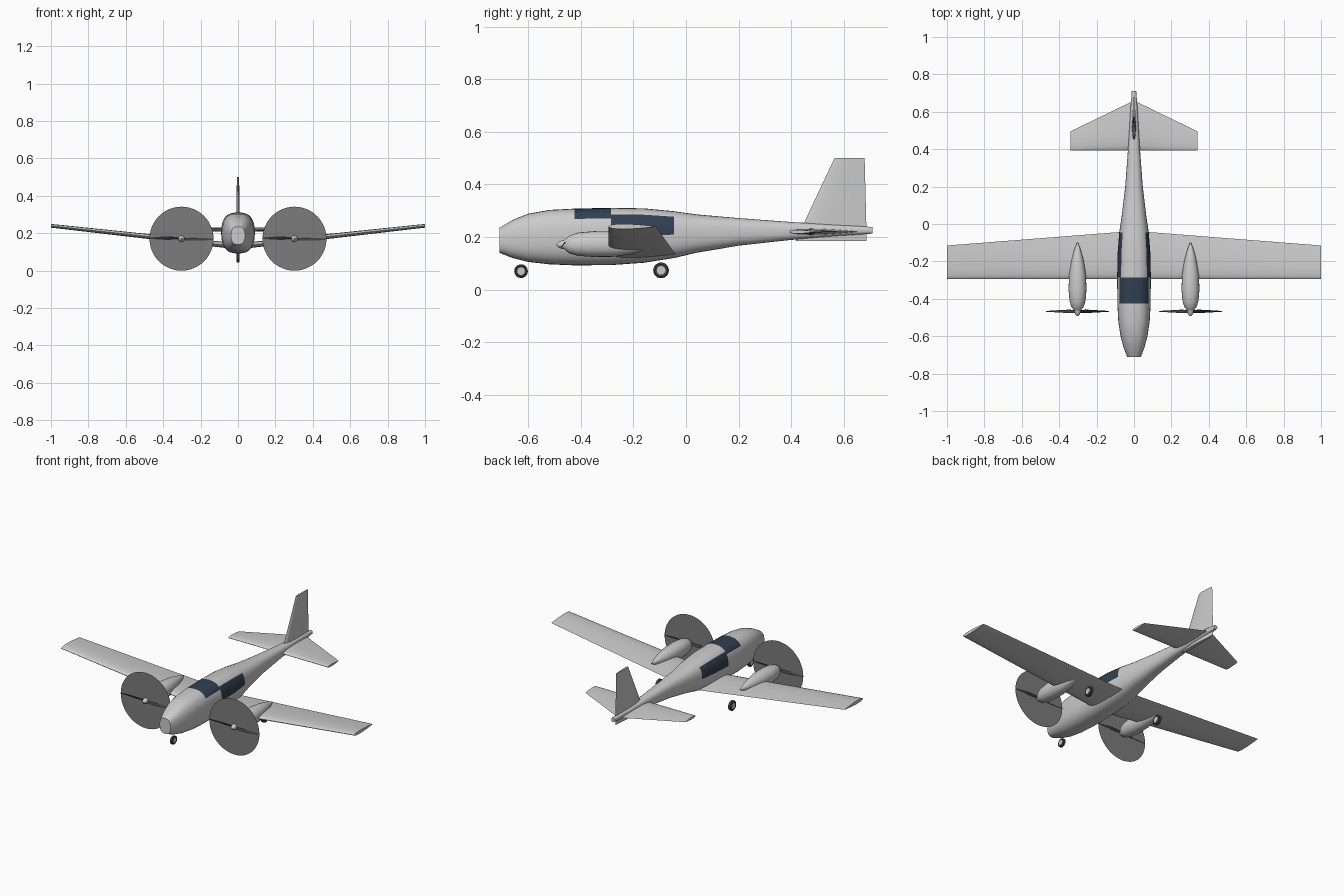
import bpy, bmesh, math

cube = bpy.data.objects.get("Cube")
if cube:
    bpy.data.objects.remove(cube, do_unlink=True)


def material(name, colour):
    mat = bpy.data.materials.new(name)
    mat.use_nodes = True
    rgba = (*colour, 1)
    mat.diffuse_color = rgba
    mat.node_tree.nodes["Principled BSDF"].inputs["Base Color"].default_value = rgba
    return mat


GREY = material("light grey paint", (0.6, 0.6, 0.6))
GLASS = material("dark blue glass", (0.03, 0.05, 0.08))
DISC = material("propeller blur grey", (0.2, 0.2, 0.2))
BLACK = material("dark rubber", (0.05, 0.05, 0.05))


def finish(name, bm, mats, angle=40):
    bmesh.ops.recalc_face_normals(bm, faces=bm.faces)
    mesh = bpy.data.meshes.new(name)
    bm.to_mesh(mesh)
    bm.free()
    for mat in mats:
        mesh.materials.append(mat)
    obj = bpy.data.objects.new(name, mesh)
    bpy.context.collection.objects.link(obj)
    bpy.ops.object.select_all(action='DESELECT')
    bpy.context.view_layer.objects.active = obj
    obj.select_set(True)
    bpy.ops.object.shade_smooth_by_angle(angle=math.radians(angle))
    return obj


def loft(rings, rule=None):
    """Skin closed rings of points; rule(ring, segment) picks a material."""
    bm = bmesh.new()
    rows = [[bm.verts.new(p) for p in ring] for ring in rings]
    n = len(rows[0])
    for i in range(len(rows) - 1):
        for j in range(n):
            k = (j + 1) % n
            face = bm.faces.new((rows[i][j], rows[i][k], rows[i + 1][k], rows[i + 1][j]))
            if rule:
                face.material_index = rule(i, j)
    bm.faces.new(rows[0])
    bm.faces.new(rows[-1])
    return bm


def hull_ring(x0, y, half, low, high, n, power):
    """Rounded-square cross-section at station y."""
    ring = []
    for j in range(n):
        t = math.tau * j / n
        c, s = math.cos(t), math.sin(t)
        ring.append((x0 + half * math.copysign(abs(c) ** (2 / power), c), y,
                     (low + high) / 2 + (high - low) / 2 * math.copysign(abs(s) ** (2 / power), s)))
    return ring


# Fuselage with windscreen and side windows: y, half width, bottom, top
STATIONS = [
    (-0.71, 0.037, 0.14, 0.235), (-0.66, 0.056, 0.12, 0.265), (-0.60, 0.072, 0.105, 0.289),
    (-0.52, 0.084, 0.096, 0.303), (-0.425, 0.089, 0.092, 0.308), (-0.285, 0.09, 0.093, 0.311),
    (-0.16, 0.088, 0.102, 0.309), (-0.045, 0.079, 0.12, 0.298), (0.04, 0.066, 0.14, 0.286),
    (0.2, 0.047, 0.167, 0.272), (0.4, 0.032, 0.189, 0.257), (0.58, 0.021, 0.204, 0.246),
    (0.71, 0.012, 0.213, 0.238)]
SEGMENTS = 32


def window_rule(i, j):
    y = (STATIONS[i][0] + STATIONS[i + 1][0]) / 2
    height = min(j, SEGMENTS // 2 - 1 - j)   # segments above the widest line
    if -0.425 < y < -0.285:
        return int(height >= 3)
    if -0.285 < y < -0.045:
        return int(0 <= height < 4)
    return 0


finish("fuselage", loft([hull_ring(0, y, h, lo, hi, SEGMENTS, 2.6)
                         for y, h, lo, hi in STATIONS], window_rule), [GREY, GLASS])


def airfoil(n=10):
    """Unit-chord symmetric section as (distance, half thickness) pairs."""
    top = []
    for i in range(n + 1):
        c = (1 - math.cos(math.pi * i / n)) / 2
        top.append((c, 5 * (0.297 * math.sqrt(c) - 0.126 * c - 0.352 * c ** 2
                            + 0.284 * c ** 3 - 0.1 * c ** 4)))
    return top + [(c, -t) for c, t in reversed(top[1:-1])]


def surface(name, sections, upright=False):
    """Wing-like part; each section is span, height, leading y, trailing y, thickness."""
    rings = []
    for span, height, lead, trail, thick in sections:
        ring = []
        for c, t in airfoil():
            y, off = lead + c * (trail - lead), t * thick
            ring.append((off, y, height) if upright else (span, y, height + off))
        rings.append(ring)
    return finish(name, loft(rings), [GREY])


# Wing with dihedral, tailplane and fin
surface("wing", [(-1, 0.24, -0.295, -0.115, 0.02), (0, 0.13, -0.295, -0.037, 0.033),
                 (1, 0.24, -0.295, -0.115, 0.02)])
surface("tailplane", [(-0.34, 0.22, 0.392, 0.495, 0.014), (0, 0.22, 0.392, 0.66, 0.024),
                      (0.34, 0.22, 0.392, 0.495, 0.014)])
surface("fin", [(0, 0.185, 0.417, 0.688, 0.022), (0, 0.5, 0.565, 0.68, 0.012)], True)

# Engine pod stations: y, half width, bottom, top
POD = [(-0.462, 0.018, 0.152, 0.19), (-0.445, 0.032, 0.138, 0.205), (-0.41, 0.043, 0.128, 0.217),
       (-0.35, 0.048, 0.124, 0.222), (-0.27, 0.045, 0.125, 0.221), (-0.2, 0.034, 0.137, 0.213),
       (-0.14, 0.018, 0.158, 0.2), (-0.1, 0.003, 0.18, 0.186)]
SPINNER = [(-0.493, 0.003), (-0.485, 0.011), (-0.473, 0.016), (-0.46, 0.018)]
PROP_Z, PROP_Y, PROP_R = 0.171, -0.467, 0.171


def wheel(name, x, y, z, radius, width):
    """Tyre with a rounded tread and a light hub, turned about the x axis."""
    profile = [(-0.4, 0.55), (-0.5, 0.8), (-0.3, 1), (0.3, 1), (0.5, 0.8), (0.4, 0.55)]
    n = 24

    def rings(points):
        return [[(x + width * u, y + radius * r * math.cos(math.tau * j / n),
                  z + radius * r * math.sin(math.tau * j / n)) for j in range(n)]
                for u, r in points]
    finish(name + "_tyre", loft(rings(profile)), [BLACK], 50)
    finish(name + "_hub", loft(rings([(-0.45, 0.55), (0.45, 0.55)])), [GREY])


for side, label in ((1, "left"), (-1, "right")):
    x0 = 0.302 * side
    finish(label + "_engine_pod", loft([hull_ring(x0, y, h, lo, hi, 24, 2.2)
                                        for y, h, lo, hi in POD]), [GREY])
    finish(label + "_spinner", loft([hull_ring(x0, y, r, PROP_Z - r, PROP_Z + r, 16, 2)
                                     for y, r in SPINNER]), [GREY])

    # Spinning propeller disc
    bm = bmesh.new()
    bmesh.ops.create_circle(bm, cap_ends=True, segments=48, radius=PROP_R)
    for v in bm.verts:
        v.co = (x0 + v.co.x, PROP_Y, PROP_Z + v.co.y)
    disc = finish(label + "_propeller_disc", bm, [DISC])
    if disc.data.polygons[0].normal.y > 0:
        disc.data.flip_normals()

    # Two twisted blades
    for way in (1, -1):
        rings = []
        for reach, chord, pitch in ((0.01, 0.02, 50), (0.05, 0.028, 40),
                                    (0.11, 0.024, 28), (0.168, 0.012, 20)):
            a = math.radians(pitch) * way
            ring = []
            for u, v in ((-0.5, 0), (0, 0.08), (0.5, 0), (0, -0.08)):
                ring.append((x0 + way * reach,
                             PROP_Y + chord * (u * math.sin(a) + v * math.cos(a)),
                             PROP_Z + chord * (u * math.cos(a) - v * math.sin(a))))
            rings.append(ring)
        finish(label + "_blade", loft(rings), [BLACK])

    wheel(label + "_main_wheel", 0.248 * side, -0.095, 0.073, 0.03, 0.022)

wheel("nose_wheel", 0, -0.628, 0.07, 0.026, 0.018)
